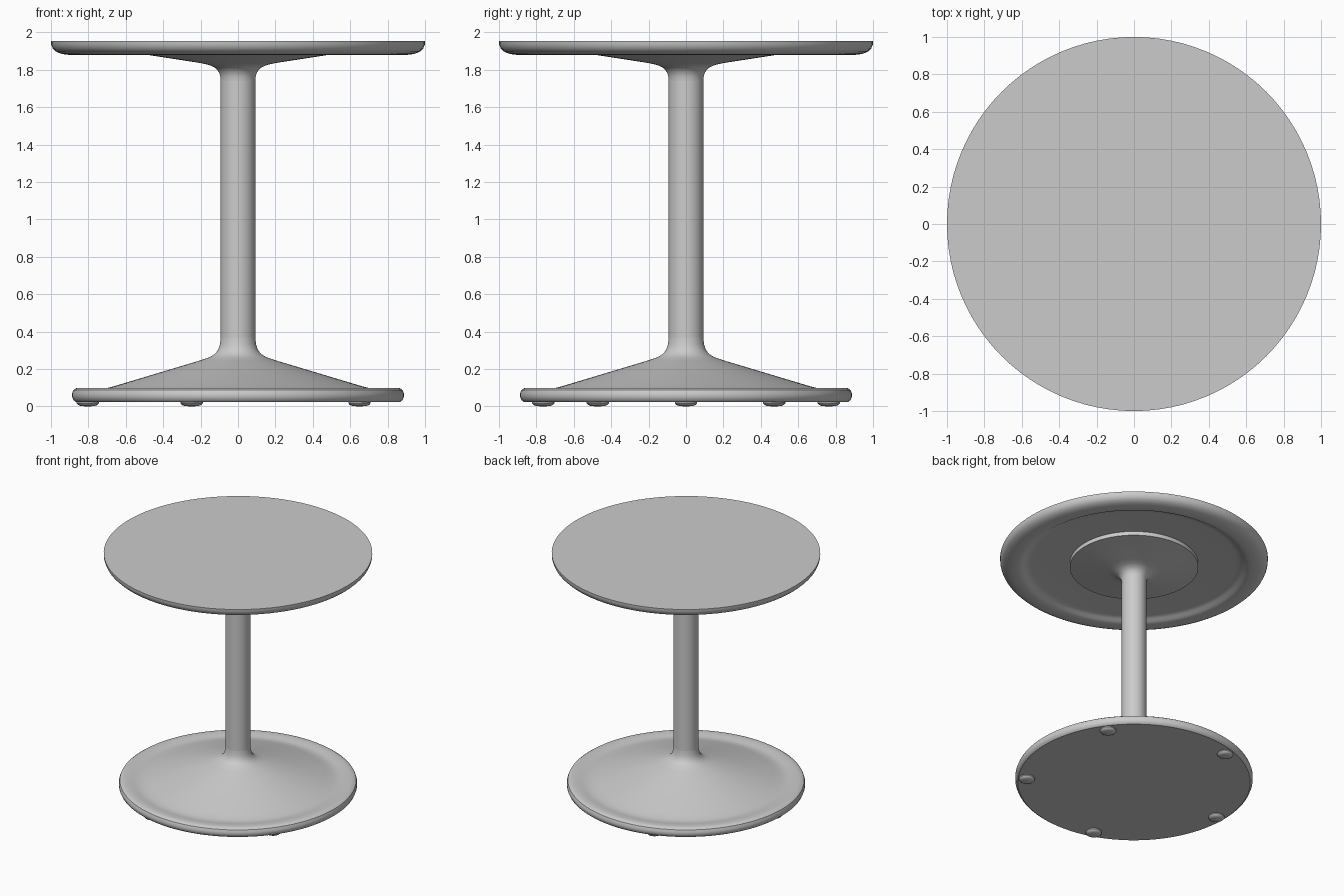
import bpy, bmesh, math


def lathe(name, profile, segments=96, location=(0, 0, 0), angle=35):
    """Revolve an (r, z) profile around z; r = 0 ends close at the axis."""
    bm = bmesh.new()
    verts = [bm.verts.new((r, 0, z)) for r, z in profile]
    edges = [bm.edges.new(pair) for pair in zip(verts, verts[1:])]
    bmesh.ops.spin(bm, geom=verts + edges, cent=(0, 0, 0), axis=(0, 0, 1),
                   angle=math.tau, steps=segments, use_merge=True)
    bmesh.ops.remove_doubles(bm, verts=bm.verts, dist=1e-5)
    bmesh.ops.recalc_face_normals(bm, faces=bm.faces)
    mesh = bpy.data.meshes.new(name)
    bm.to_mesh(mesh)
    bm.free()
    obj = bpy.data.objects.new(name, mesh)
    bpy.context.collection.objects.link(obj)
    obj.location = location
    bpy.ops.object.select_all(action='DESELECT')
    obj.select_set(True)
    bpy.context.view_layer.objects.active = obj
    bpy.ops.object.shade_smooth_by_angle(angle=math.radians(angle))
    return obj


# Round top with a rolled lip and a shallow recess underneath
lathe("table_top", [
    (0, 1.955), (1.0, 1.955), (0.999, 1.935), (0.99, 1.914), (0.975, 1.899),
    (0.95, 1.887), (0.92, 1.881), (0.88, 1.879), (0.855, 1.881),
    (0.835, 1.888), (0.815, 1.900), (0.795, 1.908), (0.765, 1.911), (0, 1.911)])

# Shallow cone under the top, flowing into the column
lathe("top_flange", [
    (0.48, 1.911), (0.48, 1.879), (0.20, 1.836), (0.155, 1.826),
    (0.122, 1.811), (0.102, 1.788), (0.094, 1.762), (0.093, 1.74)])

# Column
lathe("column", [(0.093, 1.74), (0.093, 0.37)], 48)

# Weighted base: cone, shallow groove and rounded rim, flat below
lathe("base", [
    (0.093, 0.37), (0.096, 0.335), (0.105, 0.305), (0.122, 0.282),
    (0.15, 0.264), (0.20, 0.247), (0.45, 0.172), (0.66, 0.109),
    (0.71, 0.096), (0.745, 0.091), (0.775, 0.093), (0.805, 0.099),
    (0.84, 0.1), (0.865, 0.098), (0.88, 0.088), (0.887, 0.070),
    (0.887, 0.052), (0.880, 0.034), (0.868, 0.025), (0, 0.025)])

# Five button feet
for i in range(5):
    a = math.radians(36 + 72 * i)
    lathe(f"foot_{i + 1}", [
        (0.06, 0.026), (0.06, 0.018), (0.052, 0.008), (0.036, 0.002), (0, 0)],
        24, (0.803 * math.cos(a), 0.803 * math.sin(a), 0))
